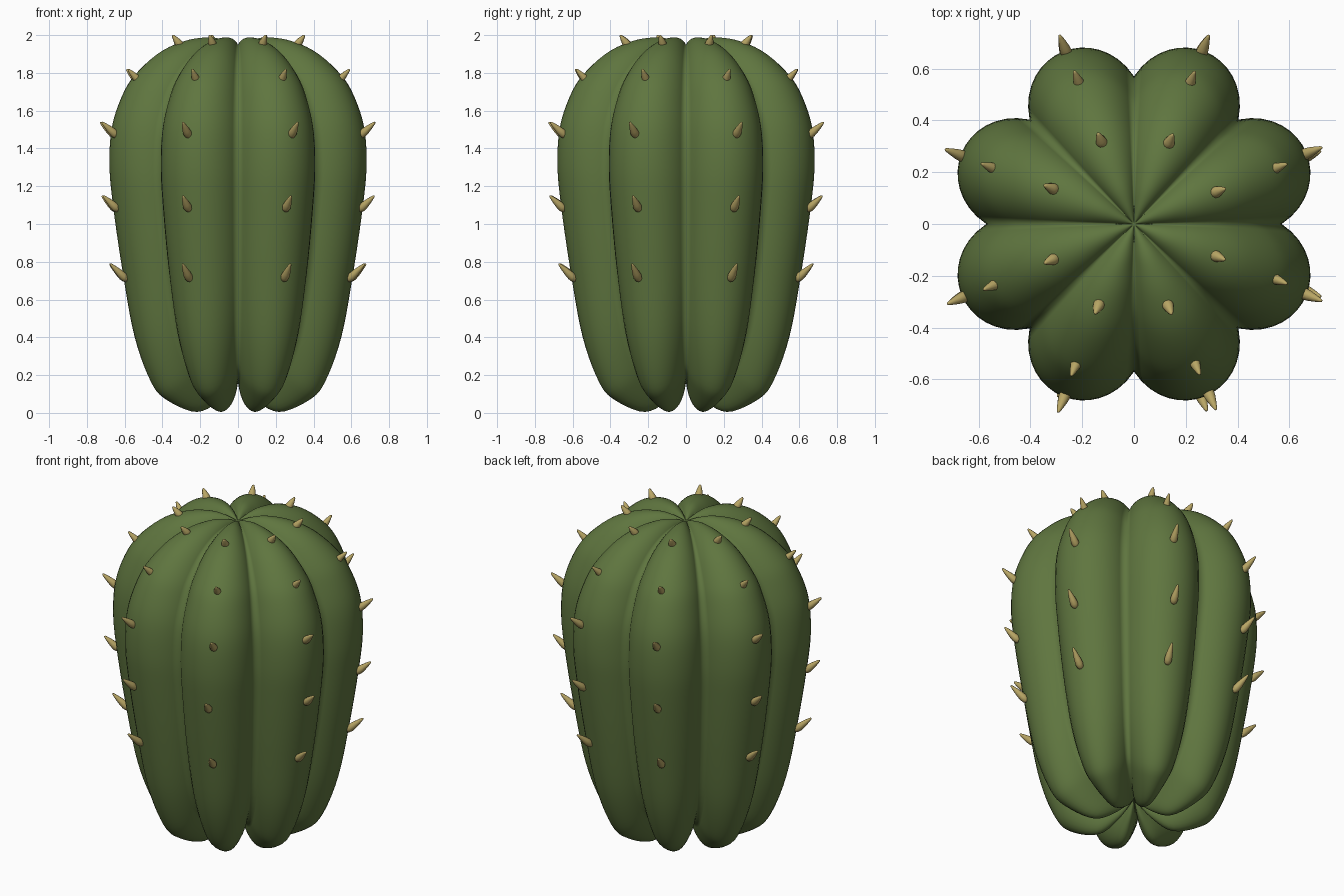
import bpy, bmesh, random
from math import sin, cos, pi, sqrt, radians
from mathutils import Vector

if "Cube" in bpy.data.objects:
    bpy.data.objects.remove(bpy.data.objects["Cube"])

random.seed(4)
RIBS, SEG, SUB = 8, 16, 5

# rib crest and valley profiles (radius, z), paired point by point from base to crown
CREST = [(0, .17), (.10, .07), (.235, .005), (.40, .065), (.49, .16), (.58, .40), (.645, .74),
         (.70, 1.10), (.72, 1.32), (.705, 1.52), (.645, 1.69), (.57, 1.80), (.44, 1.91),
         (.30, 1.97), (.17, 1.988), (.08, 1.975), (0, 1.945)]
VALLEY = [(0, .17), (.06, .165), (.14, .165), (.26, .20), (.35, .27), (.44, .45), (.51, .76),
          (.555, 1.10), (.57, 1.30), (.555, 1.50), (.50, 1.66), (.44, 1.76), (.34, 1.86),
          (.23, 1.92), (.13, 1.945), (.06, 1.947), (0, 1.945)]


def material(name, color):
    m = bpy.data.materials.new(name)
    m.diffuse_color = (*color, 1)
    m.use_nodes = True
    m.node_tree.nodes["Principled BSDF"].inputs["Base Color"].default_value = m.diffuse_color
    return m


def smooth_curve(pts):
    # Catmull-Rom through the profile points
    p = [Vector(q) for q in pts]
    p = [2 * p[0] - p[1]] + p + [2 * p[-1] - p[-2]]
    out = []
    for i in range(1, len(p) - 2):
        a, b, c, d = p[i - 1:i + 3]
        for k in range(SUB):
            t = k / SUB
            out.append(.5 * (2 * b + (c - a) * t + (2 * a - 5 * b + 4 * c - d) * t * t
                             + (3 * b - a - 3 * c + d) * t ** 3))
    return out + [p[-2]]


def skin(bm, rings, low, high):
    # closed surface through rings with a pole at each end
    rings = [[bm.verts.new(v) for v in r] for r in rings]
    low, high = bm.verts.new(low), bm.verts.new(high)
    n = len(rings[0])
    for j in range(n):
        k = (j + 1) % n
        bm.faces.new((low, rings[0][k], rings[0][j]))
        bm.faces.new((high, rings[-1][j], rings[-1][k]))
        for a, b in zip(rings, rings[1:]):
            bm.faces.new((a[j], a[k], b[k], b[j]))


def finish(bm, name, mat):
    bmesh.ops.recalc_face_normals(bm, faces=bm.faces)
    for f in bm.faces:
        f.smooth = True
    me = bpy.data.meshes.new(name)
    bm.to_mesh(me)
    bm.free()
    me.materials.append(mat)
    ob = bpy.data.objects.new(name, me)
    bpy.context.collection.objects.link(ob)
    return ob


def lobe(phi):
    # round rib section: 1 on the crest, 0 in the valley
    def f(x):
        return .48 * cos(x) + sqrt(.236 ** 2 - (.48 * sin(x)) ** 2)
    end = f(pi / RIBS)
    return (f(phi) - end) / (f(0) - end)


# ribbed body
crest, valley = smooth_curve(CREST), smooth_curve(VALLEY)
rings = []
for c, v in list(zip(crest, valley))[1:-1]:
    ring = []
    for j in range(RIBS * SEG):
        phi = ((j % SEG) / SEG - .5) * 2 * pi / RIBS
        r, z = v.lerp(c, lobe(phi))
        th = 2 * pi * j / (RIBS * SEG)
        ring.append((r * cos(th), r * sin(th), z))
    rings.append(ring)
bm = bmesh.new()
skin(bm, rings, (0, 0, CREST[0][1]), (0, 0, CREST[-1][1]))
finish(bm, "cactus_body", material("cactus_green", (.115, .18, .05)))

# spines: five per rib, tilted up and outward (base radius, base z, tip radius, tip z)
ROWS = [(.63, .70, .73, .79), (.685, 1.07, .775, 1.15), (.69, 1.46, .785, 1.54),
        (.555, 1.74, .635, 1.82), (.325, 1.935, .378, 2.0)]
SHAPE = [(.02, .011), (.10, .019), (.25, .0225), (.45, .020), (.70, .014), (.90, .008), (.97, .005)]
bm = bmesh.new()
for i in range(RIBS):
    for r0, z0, r1, z1 in ROWS:
        th = (i + .5) * 2 * pi / RIBS + radians(random.uniform(-1.5, 1.5))
        d = Vector((cos(th), sin(th), 0))
        side = Vector((-sin(th), cos(th), 0))
        a, b = d * r0 + Vector((0, 0, z0)), d * r1 + Vector((0, 0, z1))
        up = (b - a).normalized().cross(side)
        skin(bm, [[a.lerp(b, t) + r * (side * cos(k * pi / 6) + up * sin(k * pi / 6))
                   for k in range(12)] for t, r in SHAPE], a, b)
finish(bm, "spines", material("spine_tan", (.48, .38, .13)))
